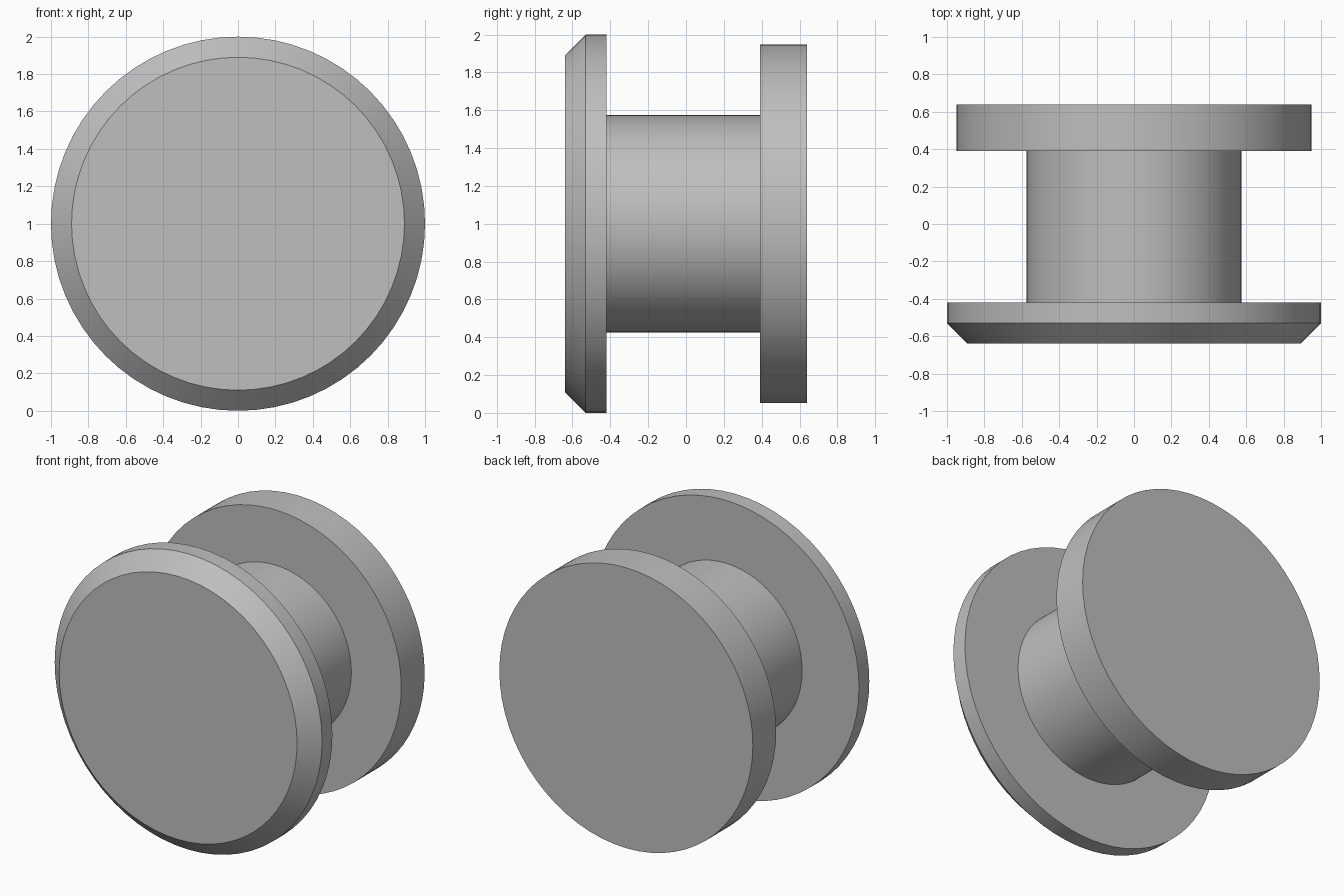
import bpy
import bmesh
from math import cos, sin, pi, radians

if "Cube" in bpy.data.objects:
    bpy.data.objects.remove(bpy.data.objects["Cube"], do_unlink=True)

SIDES = 64
CENTRE_Z = 1.0

# Single grey material
grey = bpy.data.materials.new("plain grey")
grey.use_nodes = True
colour = (0.52, 0.52, 0.52, 1)
grey.diffuse_color = colour
grey.node_tree.nodes["Principled BSDF"].inputs["Base Color"].default_value = colour


def turned_part(name, profile):
    """Closed solid turned about the y axis from (radius, y) points, front to back."""
    bm = bmesh.new()
    rings = []
    for radius, y in profile:
        angles = [2 * pi * i / SIDES for i in range(SIDES)]
        rings.append([bm.verts.new((radius * cos(a), y, radius * sin(a))) for a in angles])
    for near, far in zip(rings, rings[1:]):
        for i in range(SIDES):
            j = (i + 1) % SIDES
            bm.faces.new((near[i], near[j], far[j], far[i]))
    bm.faces.new(rings[0])
    bm.faces.new(rings[-1])
    bmesh.ops.recalc_face_normals(bm, faces=bm.faces)
    mesh = bpy.data.meshes.new(name)
    bm.to_mesh(mesh)
    bm.free()
    mesh.materials.append(grey)
    part = bpy.data.objects.new(name, mesh)
    part.location.z = CENTRE_Z
    bpy.context.collection.objects.link(part)
    bpy.ops.object.select_all(action="DESELECT")
    part.select_set(True)
    bpy.context.view_layer.objects.active = part
    bpy.ops.object.shade_smooth_by_angle(angle=radians(30))
    return part


# Chamfered front flange, barrel and plain back flange
turned_part("front_flange", [(0.89, -0.64), (1.0, -0.53), (1.0, -0.42)])
turned_part("barrel", [(0.575, -0.43), (0.575, 0.40)])
turned_part("back_flange", [(0.948, 0.39), (0.948, 0.64)])
